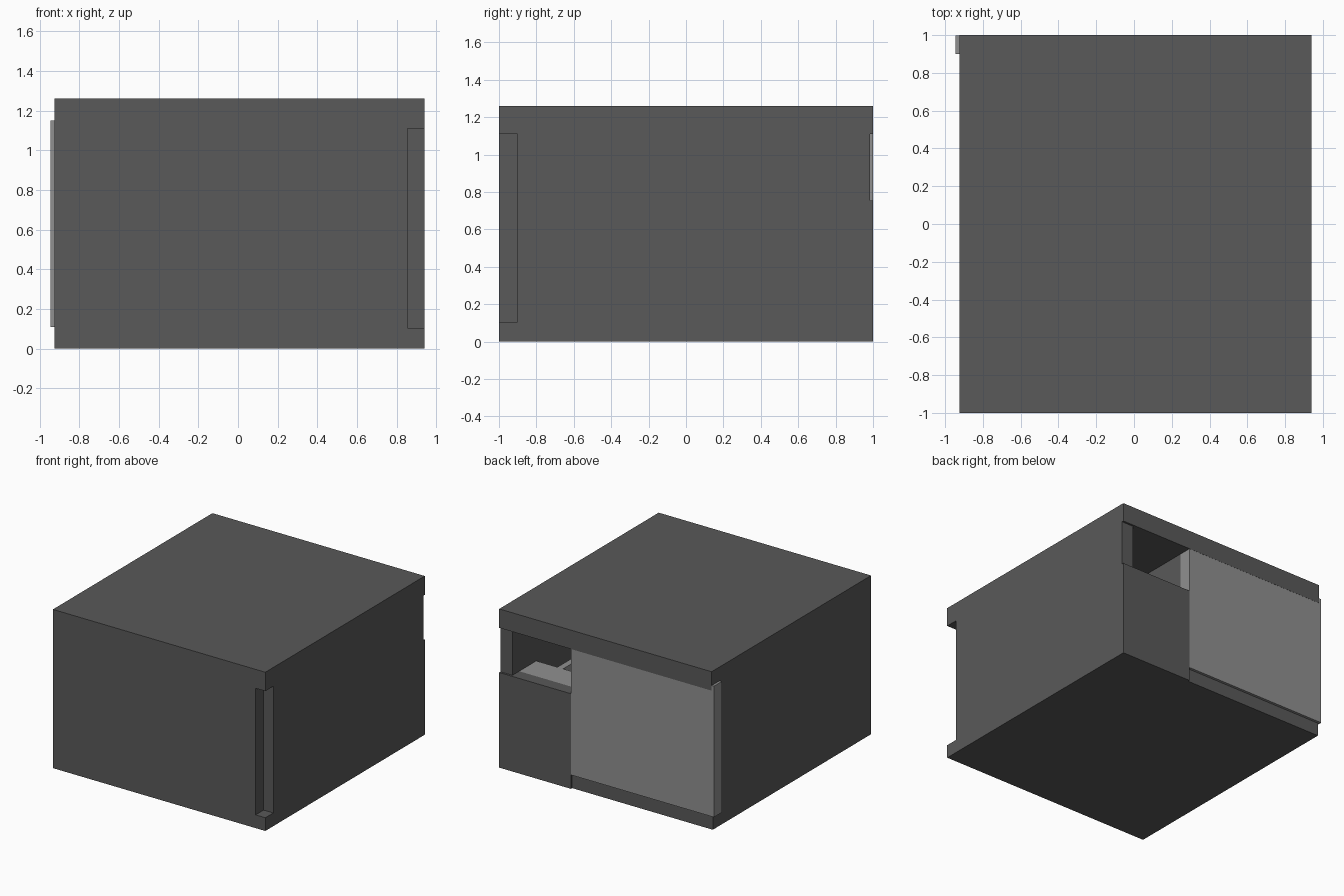
import bpy, bmesh
from mathutils import Vector

if "Cube" in bpy.data.objects:
    bpy.data.objects.remove(bpy.data.objects["Cube"])


def material(name, v):
    m = bpy.data.materials.new(name)
    m.diffuse_color = (v, v, v, 1)
    m.use_nodes = True
    m.node_tree.nodes["Principled BSDF"].inputs["Base Color"].default_value = m.diffuse_color
    return m


dark = material("dark grey", 0.10)
light = material("light grey", 0.28)


def finish(name, bm, mat):
    me = bpy.data.meshes.new(name)
    bm.to_mesh(me)
    bm.free()
    me.materials.append(mat)
    ob = bpy.data.objects.new(name, me)
    bpy.context.collection.objects.link(ob)
    return ob


def box(name, lo, hi, mat):
    bm = bmesh.new()
    bmesh.ops.create_cube(bm, size=1)
    lo, hi = Vector(lo), Vector(hi)
    for v in bm.verts:
        v.co = Vector((v.co[i] * (hi[i] - lo[i]) + (lo[i] + hi[i]) / 2 for i in range(3)))
    return finish(name, bm, mat)


def carved_box(name, lo, hi, cuts, mat):
    """Box with box-shaped pockets removed: cell grid, keeping only outer faces."""
    axes = []
    for i in range(3):
        vals = {lo[i], hi[i]}
        for c in cuts:
            vals |= {v for v in (c[0][i], c[1][i]) if lo[i] < v < hi[i]}
        axes.append(sorted(vals))

    def solid(idx):
        if any(not 0 <= idx[i] < len(axes[i]) - 1 for i in range(3)):
            return False
        mid = [(axes[i][idx[i]] + axes[i][idx[i] + 1]) / 2 for i in range(3)]
        return not any(all(a[i] < mid[i] < b[i] for i in range(3)) for a, b in cuts)

    bm = bmesh.new()
    nx, ny, nz = (len(a) - 1 for a in axes)
    for idx in ((i, j, k) for i in range(nx) for j in range(ny) for k in range(nz)):
        if not solid(idx):
            continue
        for ax in range(3):
            for side in (0, 1):
                nb = list(idx)
                nb[ax] += 1 if side else -1
                if solid(nb):
                    continue
                u, w = (ax + 1) % 3, (ax + 2) % 3
                ring = [(0, 0), (1, 0), (1, 1), (0, 1)]
                if not side:
                    ring.reverse()
                vs = []
                for du, dw in ring:
                    p = [0, 0, 0]
                    p[ax] = axes[ax][idx[ax] + side]
                    p[u] = axes[u][idx[u] + du]
                    p[w] = axes[w][idx[w] + dw]
                    vs.append(bm.verts.new(p))
                bm.faces.new(vs)
    bmesh.ops.remove_doubles(bm, verts=bm.verts, dist=1e-5)
    bmesh.ops.dissolve_limit(bm, angle_limit=0.01, verts=bm.verts, edges=bm.edges)
    return finish(name, bm, mat)


# Cabinet body with front corner slot, rear door recess and rear opening
carved_box("cabinet_body", (-0.925, -1, 0), (0.94, 1, 1.26), [
    ((0.855, -2, 0.105), (2, -0.9, 1.11)),         # front corner slot
    ((-2, 0.9, 0.105), (0.31, 2, 1.11)),           # rear door recess
    ((-2, 0.985, -1), (0.31, 2, 0.105)),           # set-back sill under door
    ((0.31, 0.985, 0.755), (2, 2, 1.11)),          # set-back edge by opening
    ((0.31, 0.9, 0.755), (0.835, 2, 1.11)),        # rear opening
    ((0.31, -0.9, 0.105), (0.835, 0.9, 1.11)),     # inner compartment
], dark)

# Sliding door panel at the back, standing proud at the left side
box("door_panel", (-0.945, 0.9, 0.11), (0.31, 0.999, 1.15), light)

# Ledge and divider inside the opening
box("inner_ledge", (0.31, 0.685, 0.105), (0.835, 0.9, 0.755), light)
box("inner_divider", (0.60, -0.9, 0.105), (0.65, 0.685, 0.755), light)
